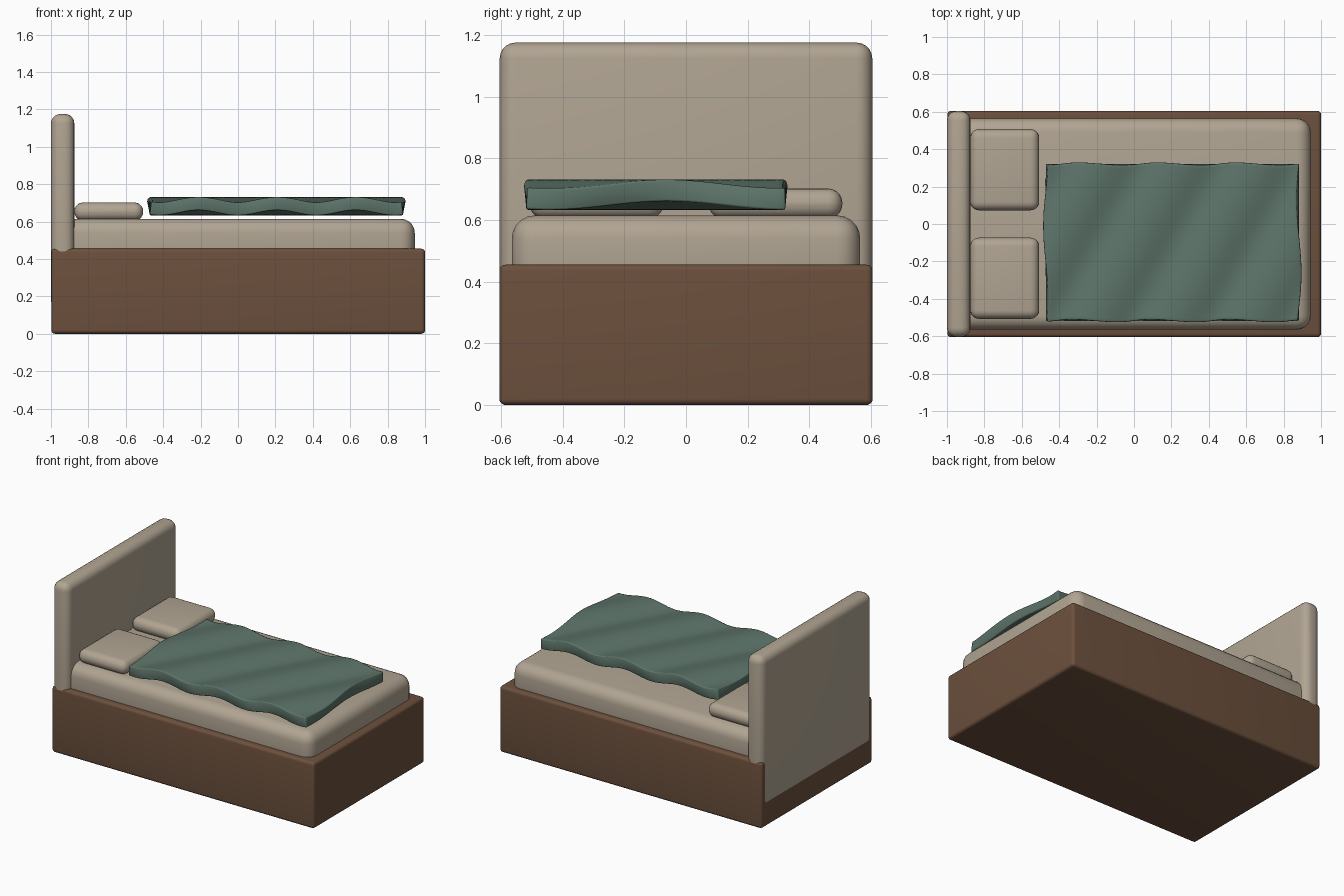
import bpy, bmesh, math
from mathutils import Vector

default = bpy.data.objects.get("Cube")
if default:
    bpy.data.objects.remove(default, do_unlink=True)


def make_material(name, rgb):
    mat = bpy.data.materials.new(name)
    mat.use_nodes = True
    color = (*rgb, 1.0)
    mat.diffuse_color = color
    bsdf = next(n for n in mat.node_tree.nodes if n.type == 'BSDF_PRINCIPLED')
    bsdf.inputs["Base Color"].default_value = color
    bsdf.inputs["Roughness"].default_value = 0.8
    return mat


wood = make_material("brown wood", (0.15, 0.08, 0.046))
linen = make_material("beige linen", (0.44, 0.375, 0.29))
green = make_material("sage green", (0.107, 0.172, 0.14))


def finish(obj, angle):
    for other in bpy.context.selected_objects:
        other.select_set(False)
    bpy.context.view_layer.objects.active = obj
    obj.select_set(True)
    bpy.ops.object.shade_smooth_by_angle(angle=math.radians(angle))


def add_mesh(name, bm, mat):
    mesh = bpy.data.meshes.new(name)
    bm.to_mesh(mesh)
    bm.free()
    mesh.materials.append(mat)
    obj = bpy.data.objects.new(name, mesh)
    bpy.context.collection.objects.link(obj)
    return obj


def rounded_box(name, low, high, radius, mat):
    """Box between two corners with rounded edges."""
    low, high = Vector(low), Vector(high)
    bm = bmesh.new()
    bmesh.ops.create_cube(bm, size=1)
    bmesh.ops.scale(bm, vec=high - low, verts=bm.verts)
    bmesh.ops.translate(bm, vec=(low + high) / 2, verts=bm.verts)
    bmesh.ops.bevel(bm, geom=bm.edges[:], offset=radius, segments=5,
                    profile=0.5, affect='EDGES')
    obj = add_mesh(name, bm, mat)
    finish(obj, 40)
    return obj


# Bed base, headboard and mattress
rounded_box("bed_base", (-0.998, -0.605, 0), (1, 0.605, 0.455), 0.02, wood)
rounded_box("headboard", (-1, -0.604, 0.13), (-0.875, 0.604, 1.175), 0.05, linen)
rounded_box("mattress", (-0.945, -0.565, 0.36), (0.945, 0.565, 0.615), 0.075, linen)

# Two pillows
for side, name in ((1, "left_pillow"), (-1, "right_pillow")):
    y = side * 0.29
    rounded_box(name, (-0.875, y - 0.217, 0.605), (-0.507, y + 0.217, 0.702), 0.046, linen)

# Rippled blanket: diagonal waves on a sheet, thickened along its normals
bm = bmesh.new()
bmesh.ops.create_grid(bm, x_segments=80, y_segments=50, size=0.5)
for v in bm.verts:
    x = 0.205 + v.co.x * 1.355
    y = -0.098 + v.co.y * 0.84
    phase = math.tau * (x - 0.91 - 0.55 * y) / 0.42
    v.co = (x, y, 0.647 + 0.014 * math.cos(phase))
blanket = add_mesh("blanket", bm, green)
thick = blanket.modifiers.new("thickness", 'SOLIDIFY')
thick.thickness = 0.07
thick.offset = 1
soft = blanket.modifiers.new("soft_edge", 'BEVEL')
soft.width = 0.006
soft.segments = 2
soft.limit_method = 'ANGLE'
soft.angle_limit = math.radians(50)
finish(blanket, 45)
